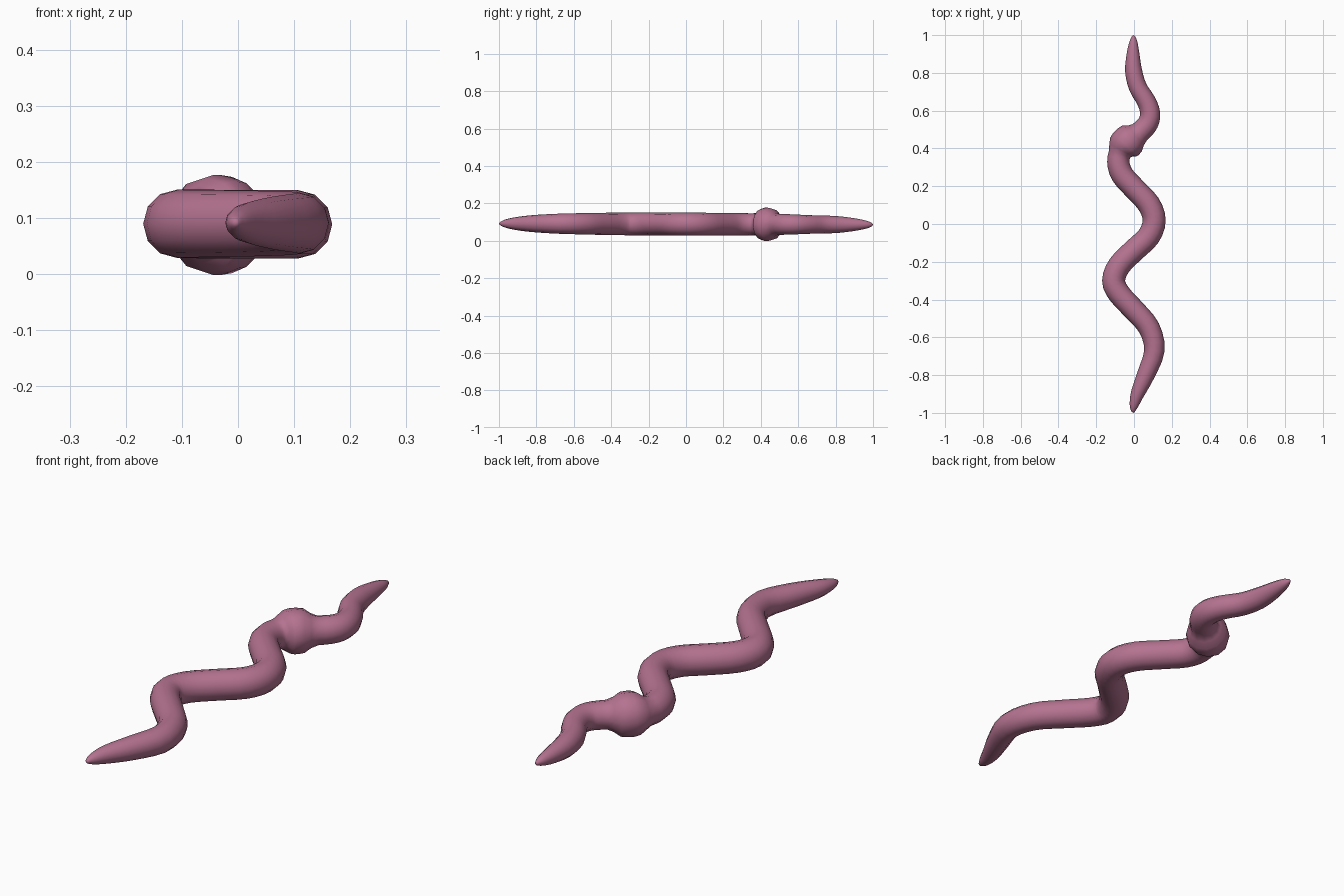
import bpy, bmesh, math
from mathutils import Vector

if "Cube" in bpy.data.objects:
    bpy.data.objects.remove(bpy.data.objects["Cube"])

# Centre line: x, y, radius (tail to head)
PATH = [(-0.005, -0.995, 0.008), (-0.001, -0.965, 0.022), (0.018, -0.90, 0.036),
        (0.062, -0.80, 0.047), (0.108, -0.67, 0.054), (0.080, -0.55, 0.057),
        (0.0, -0.455, 0.059), (-0.078, -0.37, 0.060), (-0.108, -0.30, 0.061),
        (-0.078, -0.22, 0.061), (0.0, -0.14, 0.061), (0.078, -0.065, 0.061),
        (0.107, 0.02, 0.061), (0.078, 0.105, 0.061), (0.005, 0.185, 0.060),
        (-0.062, 0.26, 0.060), (-0.083, 0.33, 0.059), (-0.068, 0.39, 0.058),
        (-0.030, 0.437, 0.058), (0.03, 0.485, 0.057), (0.075, 0.535, 0.055),
        (0.085, 0.59, 0.053), (0.065, 0.65, 0.050), (0.020, 0.725, 0.048),
        (-0.002, 0.81, 0.045), (-0.005, 0.90, 0.034), (-0.003, 0.965, 0.021),
        (-0.002, 0.995, 0.008)]
BAND = Vector((-0.037, 0.435))
SIDES, STEPS, Z = 12, 3, 0.089


def spline(p0, p1, p2, p3, t):
    return 0.5 * (2 * p1 + (p2 - p0) * t + (2 * p0 - 5 * p1 + 4 * p2 - p3) * t * t
                  + (3 * p1 - p0 - 3 * p2 + p3) * t ** 3)


pts = [Vector(p) for p in PATH]
pts = [2 * pts[0] - pts[1]] + pts + [2 * pts[-1] - pts[-2]]
samples = [spline(*pts[i:i + 4], k / STEPS) for i in range(len(pts) - 3) for k in range(STEPS)]
samples.append(pts[-2])

# Worm body: rings swept along the centre line, swelling at the band
bm = bmesh.new()
rings = []
for i, s in enumerate(samples):
    d = samples[min(i + 1, len(samples) - 1)] - samples[max(i - 1, 0)]
    side = Vector((d.y, -d.x, 0)).normalized()
    dist = (s.xy - BAND).length
    r = max(s.z, 0.004) + 0.031 * math.exp(-(dist / 0.056) ** 4)
    z = Z - 0.003 * s.y
    rings.append([bm.verts.new(Vector((s.x, s.y, z)) + side * (r * math.cos(a))
                  + Vector((0, 0, r * math.sin(a))))
                  for a in (2 * math.pi * k / SIDES for k in range(SIDES))])
for a, b in zip(rings, rings[1:]):
    for k in range(SIDES):
        j = (k + 1) % SIDES
        bm.faces.new((a[k], a[j], b[j], b[k]))

# Rounded tips
for ring, y in ((rings[0], -1.0), (rings[-1], 1.0)):
    tip = bm.verts.new((-0.003, y, Z - 0.003 * y))
    for k in range(SIDES):
        bm.faces.new((ring[k], ring[(k + 1) % SIDES], tip))
bmesh.ops.recalc_face_normals(bm, faces=bm.faces)
for f in bm.faces:
    f.smooth = True

mesh = bpy.data.meshes.new("worm_body")
bm.to_mesh(mesh)
bm.free()
mat = bpy.data.materials.new("earthy pink")
mat.diffuse_color = (0.46, 0.17, 0.28, 1)
mat.use_nodes = True
mat.node_tree.nodes["Principled BSDF"].inputs["Base Color"].default_value = mat.diffuse_color
mesh.materials.append(mat)
bpy.context.collection.objects.link(bpy.data.objects.new("worm_body", mesh))
